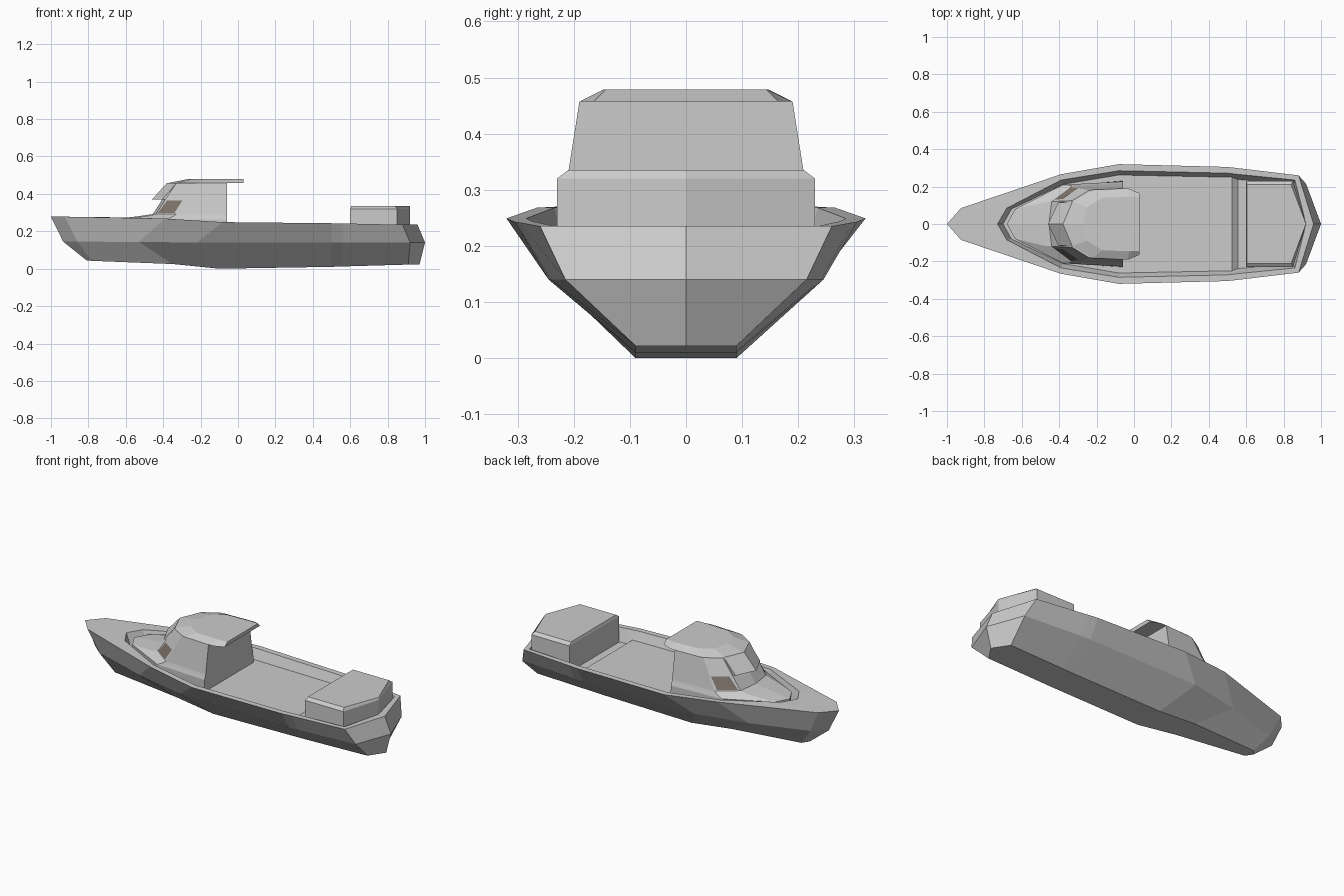
import bpy, bmesh
from mathutils import Vector

if "Cube" in bpy.data.objects:
    bpy.data.objects.remove(bpy.data.objects["Cube"])


def loft(name, halves):
    """Loft rings given as half outlines (y >= 0, bow to stern), mirrored in y."""
    bm = bmesh.new()
    rings, pairs = [], []
    for half in halves:
        left = [bm.verts.new(p) for p in half]
        right = [v if p[1] == 0 else bm.verts.new((p[0], -p[1], p[2]))
                 for v, p in zip(left, half)]
        rings.append(left + [r for l, r in zip(left[::-1], right[::-1]) if l is not r])
        pairs.append((left, right))
    for a, b in zip(rings, rings[1:]):
        n = len(a)
        for i in range(n):
            j = (i + 1) % n
            bm.faces.new((a[i], a[j], b[j], b[i]))
    # end caps as strips from side to side
    for left, right in (pairs[0], pairs[-1]):
        for i in range(len(left) - 1):
            quad = dict.fromkeys((left[i], left[i + 1], right[i + 1], right[i]))
            bm.faces.new(list(quad))
    bmesh.ops.recalc_face_normals(bm, faces=bm.faces)
    return finish(name, bm)


def finish(name, bm):
    me = bpy.data.meshes.new(name)
    bm.to_mesh(me)
    bm.free()
    ob = bpy.data.objects.new(name, me)
    bpy.context.collection.objects.link(ob)
    return ob


def flat(points, z):
    return [(x, y, z) for x, y in points]


# Hull: keel, chine, sheer, inner gunwale and floor with a step down aft
keel = [(-.81, 0, .045), (-.78, .035, .042), (-.35, .075, .025), (-.1, .09, 0),
        (.5, .09, .01), (.56, .09, .012), (.91, .09, .022), (.97, 0, .022)]
chine = [(-.935, 0, .145), (-.86, .065, .145), (-.53, .17, .143), (-.22, .235, .14),
         (.5, .245, .14), (.56, .241, .14), (.92, .215, .14), (1, 0, .14)]
sheer = [(-1, 0, .278), (-.925, .085, .278), (-.39, .266, .268), (-.08, .32, .249),
         (.5, .305, .243), (.56, .298, .242), (.88, .26, .235), (.96, 0, .235)]
inner = [(-.73, 0, .276), (-.68, .085, .275), (-.39, .235, .268), (-.08, .285, .249),
         (.5, .272, .243), (.56, .265, .242), (.86, .235, .235), (.92, 0, .235)]
floor = flat([(-.70, 0), (-.655, .08), (-.38, .212), (-.08, .262), (.525, .25)], .192)
floor += flat([(.555, .238), (.85, .215), (.905, 0)], .167)
loft("hull", [keel, chine, sheer, inner, floor])

# Stern locker with chamfered lid
body = [(.6, .23), (.85, .23), (.92, 0)]
loft("stern_locker", [flat(body, .167), flat(body, .32),
                      flat([(.605, .21), (.84, .21), (.92, 0)], .335)])

# Cabin: low front coaming, sill shelf, windscreen and side walls
foot = [(-.68, 0), (-.635, .07), (-.37, .205), (-.06, .23)]
base = [(-.68, 0), (-.635, .08), (-.38, .21), (-.06, .227)]
sill = [(-.53, 0), (-.485, .115), (-.345, .207), (-.06, .218)]
screen = [(-.455, 0), (-.44, .12), (-.33, .203), (-.06, .216)]
top = [(-.35, 0), (-.33, .125), (-.24, .18), (-.06, .19)]
loft("cabin", [flat(foot, .19), flat(base, .262), flat(sill, .281),
               flat(screen, .292), flat(top, .457)])

# Roof with aft overhang
loft("cabin_roof", [
    flat([(-.38, 0), (-.33, .118), (-.22, .183), (-.03, .19), (.028, .165)], .457),
    flat([(-.27, 0), (-.25, .09), (-.17, .14), (-.03, .146), (.03, .143)], .479)])

# Visor over the windscreen
loft("visor", [flat([(-.46, 0), (-.405, .115), (-.37, .12), (-.36, 0)], .37),
               flat([(-.38, 0), (-.33, .118), (-.31, .118), (-.3, 0)], .458)])

# Side windows laid on the angled cabin facets
glass = bpy.data.materials.new("tinted_glass")
glass.diffuse_color = (.22, .18, .15, 1)
glass.use_nodes = True
glass.node_tree.nodes["Principled BSDF"].inputs["Base Color"].default_value = glass.diffuse_color
a, b = (Vector((*p, .292)) for p in screen[1:3])
d, c = (Vector((*p, .457)) for p in top[1:3])
out = (b - a).cross(d - a).normalized()
if out.y < 0:
    out = -out
for side, name in ((1, "window_left"), (-1, "window_right")):
    bm = bmesh.new()
    vs = []
    for u, v in ((.08, .03), (.9, .03), (.95, .43), (.15, .43)):
        p = a.lerp(b, u).lerp(d.lerp(c, u), v) + out * .003
        vs.append(bm.verts.new((p.x, p.y * side, p.z)))
    f = bm.faces.new(vs)
    f.normal_update()
    if f.normal.y * side < 0:
        f.normal_flip()
    finish(name, bm).data.materials.append(glass)
